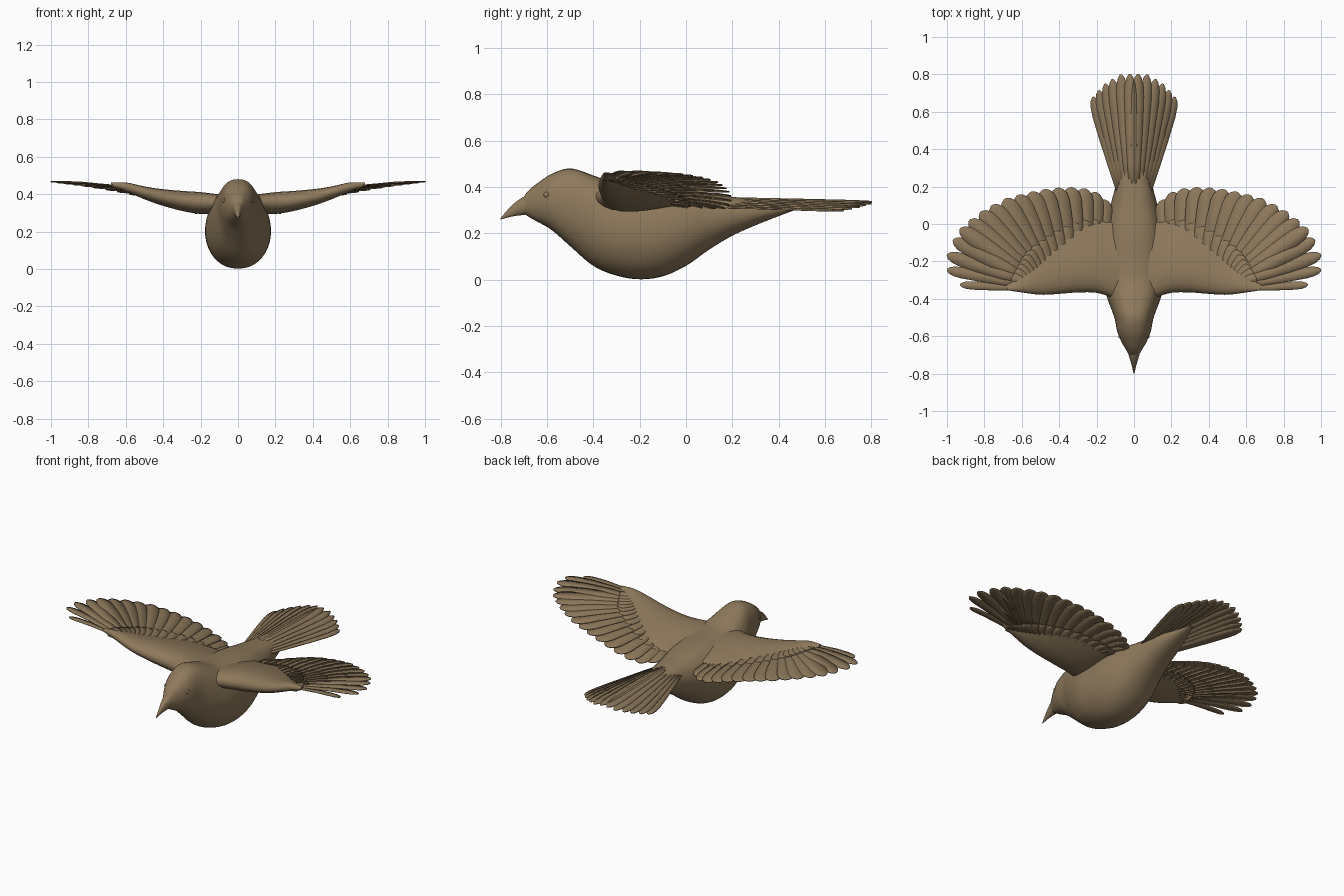
import bpy
import bmesh
import math
from mathutils import Vector

default_cube = bpy.data.objects.get("Cube")
if default_cube:
    bpy.data.objects.remove(default_cube, do_unlink=True)

# One plumage colour for the whole bird
brown = bpy.data.materials.new("plumage brown")
brown.use_nodes = True
colour = (0.27, 0.19, 0.105, 1)
brown.diffuse_color = colour
brown.node_tree.nodes["Principled BSDF"].inputs["Base Color"].default_value = colour


def sample(table, key):
    """Smoothly interpolate table rows by their first column."""
    last = len(table) - 1
    key = min(max(key, table[0][0]), table[last][0])
    i = 0
    while i < last - 1 and key > table[i + 1][0]:
        i += 1
    before, a, b, after = (table[min(max(j, 0), last)] for j in range(i - 1, i + 3))
    span = b[0] - a[0]
    t = (key - a[0]) / span
    result = []
    for p, q, r, s in zip(before[1:], a[1:], b[1:], after[1:]):
        slope_a = (r - p) / (b[0] - before[0]) * span
        slope_b = (s - q) / (after[0] - a[0]) * span
        cubic = 2 * (q - r) + slope_a + slope_b
        square = 3 * (r - q) - 2 * slope_a - slope_b
        result.append(((cubic * t + square) * t + slope_a) * t + q)
    return result


def finish(bm, name, mirror=False, thickness=0, angle=50):
    bmesh.ops.recalc_face_normals(bm, faces=bm.faces)
    mesh = bpy.data.meshes.new(name)
    bm.to_mesh(mesh)
    bm.free()
    mesh.materials.append(brown)
    obj = bpy.data.objects.new(name, mesh)
    bpy.context.collection.objects.link(obj)
    bpy.ops.object.select_all(action="DESELECT")
    obj.select_set(True)
    bpy.context.view_layer.objects.active = obj
    bpy.ops.object.shade_smooth_by_angle(angle=math.radians(angle))
    if thickness:
        solid = obj.modifiers.new("thickness", "SOLIDIFY")
        solid.thickness = thickness
        solid.offset = 0
    if mirror:
        obj.modifiers.new("mirror", "MIRROR")
    return obj


def loft(name, table, ring_point, rings, sides, mirror=False):
    """Skin closed rings along the first column of a table."""
    bm = bmesh.new()
    start, end = table[0][0], table[-1][0]
    rows = []
    for r in range(rings + 1):
        key = start + (end - start) * r / rings
        row = sample(table, key)
        rows.append([bm.verts.new(ring_point(key, row, math.tau * s / sides))
                     for s in range(sides)])
    for low, high in zip(rows, rows[1:]):
        for s in range(sides):
            n = (s + 1) % sides
            bm.faces.new((low[s], low[n], high[n], high[s]))
    bm.faces.new(rows[0])
    bm.faces.new(rows[-1])
    return finish(bm, name, mirror)


def oval(y, row, a):
    """Oval section, squarer across the back than the belly."""
    bottom, top, half = row
    power = 0.75 if math.sin(a) > 0 else 0.92
    across = math.copysign(abs(math.cos(a)) ** power, math.cos(a))
    return (half * across, y,
            (bottom + top) / 2 + (top - bottom) / 2 * math.sin(a))


# Body and head: y, bottom, top, half width
BODY = [(-0.71, 0.295, 0.343, 0.022), (-0.68, 0.272, 0.385, 0.038),
        (-0.64, 0.25, 0.417, 0.062), (-0.58, 0.215, 0.457, 0.088),
        (-0.5, 0.145, 0.48, 0.105), (-0.4, 0.06, 0.45, 0.142),
        (-0.3, 0.018, 0.412, 0.17), (-0.2, 0.002, 0.4, 0.176),
        (-0.1, 0.015, 0.395, 0.174), (0, 0.06, 0.385, 0.156),
        (0.1, 0.13, 0.37, 0.126), (0.2, 0.19, 0.358, 0.1),
        (0.3, 0.235, 0.345, 0.078), (0.42, 0.282, 0.325, 0.042),
        (0.5, 0.312, 0.32, 0.012)]
loft("body", BODY, oval, 60, 40)

# Beak, curving down to the tip
BEAK = [(-0.8, 0.26, 0.266, 0.002), (-0.75, 0.273, 0.322, 0.014),
        (-0.7, 0.28, 0.358, 0.029), (-0.64, 0.29, 0.38, 0.045)]
loft("beak", BEAK, oval, 14, 20)

# Eyes, barely raised from the head
bm = bmesh.new()
bmesh.ops.create_uvsphere(bm, u_segments=16, v_segments=10, radius=0.015)
bmesh.ops.translate(bm, verts=bm.verts, vec=(0.068, -0.6, 0.366))
finish(bm, "eyes", mirror=True)


# Wing arm: x, front, back, height, half thickness, trailing drop
ARM = [(0.03, -0.43, 0.02, 0.352, 0.045, 0.01), (0.12, -0.392, 0.01, 0.355, 0.056, 0.02),
       (0.2, -0.368, 0, 0.357, 0.063, 0.015),
       (0.3, -0.366, -0.02, 0.367, 0.058, 0.01), (0.42, -0.375, -0.09, 0.389, 0.046, 0.01),
       (0.5, -0.378, -0.16, 0.41, 0.037, 0.01), (0.6, -0.366, -0.27, 0.44, 0.026, 0.006),
       (0.68, -0.354, -0.325, 0.453, 0.01, 0.003)]


def airfoil(x, row, a):
    front, back, height, half, drop = row
    u = (1 - math.cos(a)) / 2
    thick = half * math.sin(a) * 1.3 * (1 - 0.75 * u)
    return (x, front + (back - front) * u, height - drop * u + thick)


loft("wing_arms", ARM, airfoil, 30, 24, mirror=True)

# Feather outline: fraction of length, fraction of width
ROUNDED = [(0, 0.5), (0.3, 0.75), (0.6, 0.95), (0.82, 1), (0.91, 0.87),
           (0.97, 0.56), (1, 0.15)]


def feather(bm, base, tip, half, tilt=0.09, bow=0.0):
    """One vane with a raised shaft, tilted so that neighbours overlap."""
    along = (tip - base).normalized()
    side = along.cross(Vector((0, 0, 1))).normalized()
    up = side.cross(along)
    previous = None
    for t, w in ROUNDED:
        centre = base.lerp(tip, t) + up * bow * 4 * t * (1 - t)
        edge = (side + up * tilt) * half * w
        row = [bm.verts.new(p) for p in
               (centre - edge, centre + up * 0.02 * half, centre + edge)]
        if previous:
            for k in range(2):
                bm.faces.new((previous[k], previous[k + 1], row[k + 1], row[k]))
        previous = row


# Flight feathers run from the leading tip in to the body
TIPS = [(0.93, -0.325), (1, -0.245), (1, -0.165), (0.967, -0.085), (0.93, -0.025),
        (0.88, 0.02), (0.82, 0.065), (0.76, 0.1), (0.69, 0.135), (0.62, 0.155),
        (0.55, 0.172), (0.48, 0.185), (0.41, 0.193), (0.34, 0.196), (0.27, 0.19),
        (0.21, 0.17), (0.16, 0.13), (0.12, 0.07)]
TIP_HEIGHT = [(0.1, 0.31), (0.21, 0.308), (0.3, 0.33), (0.41, 0.362), (0.55, 0.395),
              (0.76, 0.433), (1, 0.466)]
ROOTS = [(0, 0.58, -0.345), (3, 0.56, -0.3), (8, 0.48, -0.23),
         (13, 0.3, -0.2), (17, 0.13, -0.2)]
TIP_TABLE = [(i, x, y) for i, (x, y) in enumerate(TIPS)]
WIDTHS = [(0, 0.022), (2, 0.036), (6, 0.048), (12, 0.054), (17, 0.045)]
COVERT_REACH = [(0, 0.2), (4, 0.2), (8, 0.3), (13, 0.52), (17, 0.68)]


def quill(i):
    """Root and tip of the flight feather at a given index."""
    x, y = sample(ROOTS, i)
    front, back, height, half, drop = sample(ARM, x)
    root = Vector((x, y, height - drop * (y - front) / (back - front)))
    x, y = sample(TIP_TABLE, i)
    return root, Vector((x, y, sample(TIP_HEIGHT, x)[0]))


bm = bmesh.new()
for i in range(len(TIPS)):
    root, tip = quill(i)
    feather(bm, root, tip, sample(WIDTHS, i)[0], bow=0.01)
finish(bm, "flight_feathers", mirror=True, thickness=0.005)

# Coverts: short overlapping rows above and below the flight feathers
for name, lift in (("upper_coverts", 0.014), ("lower_coverts", -0.01)):
    bm = bmesh.new()
    for i in range(len(TIPS)):
        root, tip = quill(i)
        reach = sample(COVERT_REACH, i)[0]
        rise = Vector((0, 0, lift))
        feather(bm, root + rise, root.lerp(tip, reach) + rise * 0.8,
                0.75 * sample(WIDTHS, i)[0])
    finish(bm, name, mirror=True, thickness=0.005)

# Tail fan: tip x, tip y, the outer feathers lying lower
TAIL = [(0.022, 0.803), (0.07, 0.8), (0.115, 0.775), (0.153, 0.75),
        (0.188, 0.715), (0.218, 0.68)]
bm = bmesh.new()
for i, (x, y) in enumerate(TAIL):
    sink = 0.0075 * i
    feather(bm, Vector((x * 0.27, 0.12, 0.353 - sink)),
            Vector((x, y, 0.336 - sink)), 0.033, tilt=-0.1)
finish(bm, "tail_feathers", mirror=True, thickness=0.006)
